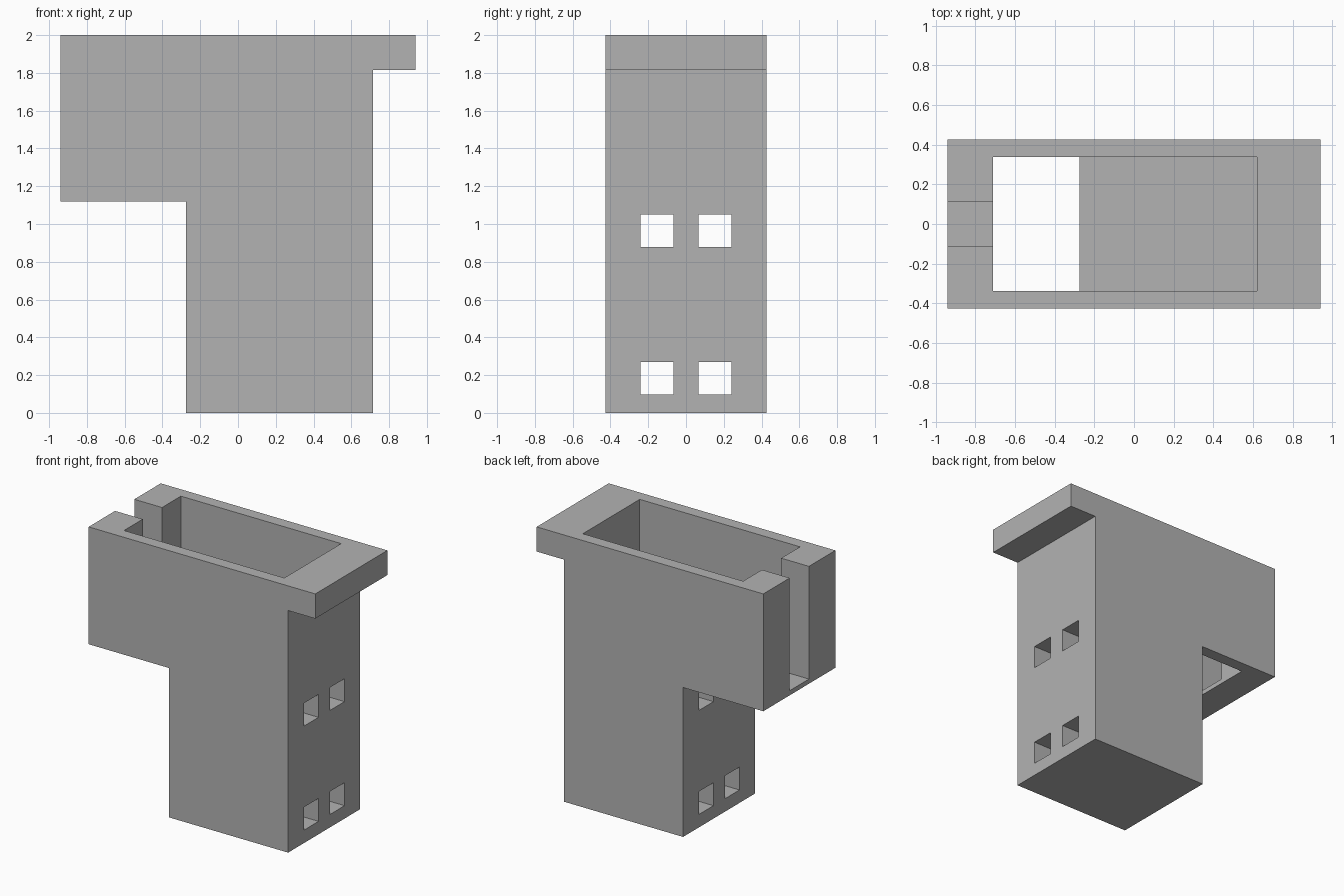
import bpy
import bmesh

default = bpy.data.objects.get("Cube")
if default:
    bpy.data.objects.remove(default, do_unlink=True)

grey = bpy.data.materials.new("matte grey")
grey.use_nodes = True
colour = (0.45, 0.45, 0.45, 1)
grey.diffuse_color = colour
grey.node_tree.nodes["Principled BSDF"].inputs["Base Color"].default_value = colour


def prism(name, outline, y0, y1):
    """Extrude an x-z outline along y."""
    bm = bmesh.new()
    face = bm.faces.new([bm.verts.new((x, y0, z)) for x, z in outline])
    side = bmesh.ops.extrude_face_region(bm, geom=[face])["geom"]
    verts = [g for g in side if isinstance(g, bmesh.types.BMVert)]
    bmesh.ops.translate(bm, verts=verts, vec=(0, y1 - y0, 0))
    bmesh.ops.recalc_face_normals(bm, faces=bm.faces)
    mesh = bpy.data.meshes.new(name)
    bm.to_mesh(mesh)
    bm.free()
    mesh.materials.append(grey)
    obj = bpy.data.objects.new(name, mesh)
    bpy.context.collection.objects.link(obj)
    return obj


def rectangle(x0, x1, z0, z1):
    return [(x0, z0), (x1, z0), (x1, z1), (x0, z1)]


def cut(target, cutter):
    cutter.hide_render = True
    mod = target.modifiers.new("cut", "BOOLEAN")
    mod.operation = "DIFFERENCE"
    mod.solver = "EXACT"
    mod.object = cutter
    bpy.context.view_layer.objects.active = target
    bpy.ops.object.modifier_apply(modifier=mod.name)
    bpy.data.objects.remove(cutter, do_unlink=True)


# Key dimensions
end, half_width, top = 0.94, 0.427, 2.0
back, front, shelf, lip = -0.275, 0.715, 1.12, 1.815
pocket_back, pocket_front, pocket_half = -0.71, 0.62, 0.337

# Solid column with overhang and lip
body = prism("bracket_body", [
    (back, 0), (front, 0), (front, lip), (end, lip), (end, top),
    (-end, top), (-end, shelf), (back, shelf)], -half_width, half_width)

# Open pocket, passing right through the overhang
cut(body, prism("pocket_cutter", [
    (pocket_back, 1), (back, 1), (back, shelf), (pocket_front, shelf),
    (pocket_front, 2.2), (pocket_back, 2.2)], -pocket_half, pocket_half))

# Vertical slot in the end wall, above a thin sill
cut(body, prism("slot_cutter", rectangle(-1.1, -0.6, 1.155, 2.2), -0.114, 0.114))

# Four square tunnels through the column
for z in (0.097, 0.877):
    for y in (-0.241, 0.067):
        cut(body, prism("tunnel_cutter", rectangle(-0.5, 0.9, z, z + 0.172), y, y + 0.174))
